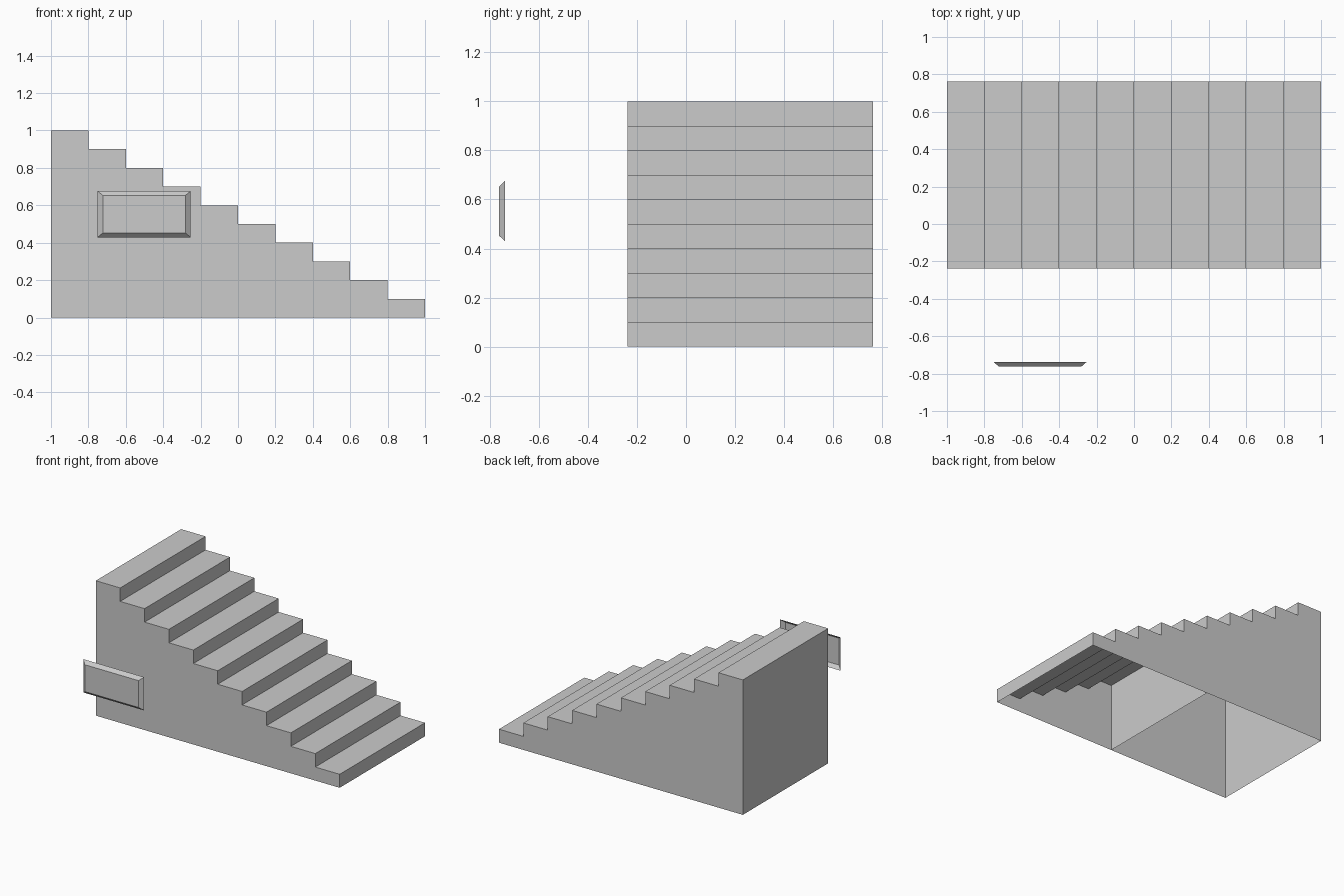
import bpy, bmesh

if "Cube" in bpy.data.objects:
    bpy.data.objects.remove(bpy.data.objects["Cube"])

STEPS, RUN, RISE = 10, 0.2, 0.1
Y0, Y1 = -0.2375, 0.7625


def make_object(name, build):
    bm = bmesh.new()
    build(bm)
    mesh = bpy.data.meshes.new(name)
    bm.to_mesh(mesh)
    bm.free()
    obj = bpy.data.objects.new(name, mesh)
    bpy.context.collection.objects.link(obj)
    return obj


# Hollow staircase shell: stepped skin, side walls and tall end wall, open underneath
def staircase(bm):
    profile = [(-1, 0), (1, 0)]
    for i in range(STEPS):
        z = (i + 1) * RISE
        profile += [(1 - i * RUN, z), (1 - (i + 1) * RUN, z)]
    near = [bm.verts.new((x, Y0, z)) for x, z in profile]
    far = [bm.verts.new((x, Y1, z)) for x, z in profile]
    bm.faces.new(near)
    bm.faces.new(far[::-1])
    n = len(profile)
    for i in range(1, n):          # edge 0 is the open bottom
        j = (i + 1) % n
        bm.faces.new((near[j], near[i], far[i], far[j]))


# Inner wall halfway along the flight
def partition(bm):
    corners = [(Y0, 0), (Y1, 0), (Y1, 0.5), (Y0, 0.5)]
    bm.faces.new([bm.verts.new((0, y, z)) for y, z in corners])


# Bevelled plaque in front of the stairs, open at the back
def plaque(bm):
    def ring(x0, x1, z0, z1, y):
        return [bm.verts.new((x, y, z))
                for x, z in ((x0, z0), (x1, z0), (x1, z1), (x0, z1))]
    back = ring(-0.751, -0.253, 0.429, 0.676, -0.7375)
    front = ring(-0.722, -0.282, 0.453, 0.652, -0.7625)
    bm.faces.new(front)
    for i in range(4):
        j = (i + 1) % 4
        bm.faces.new((back[i], back[j], front[j], front[i]))


make_object("staircase_shell", staircase)
make_object("inner_partition", partition)
make_object("bevelled_plaque", plaque)
